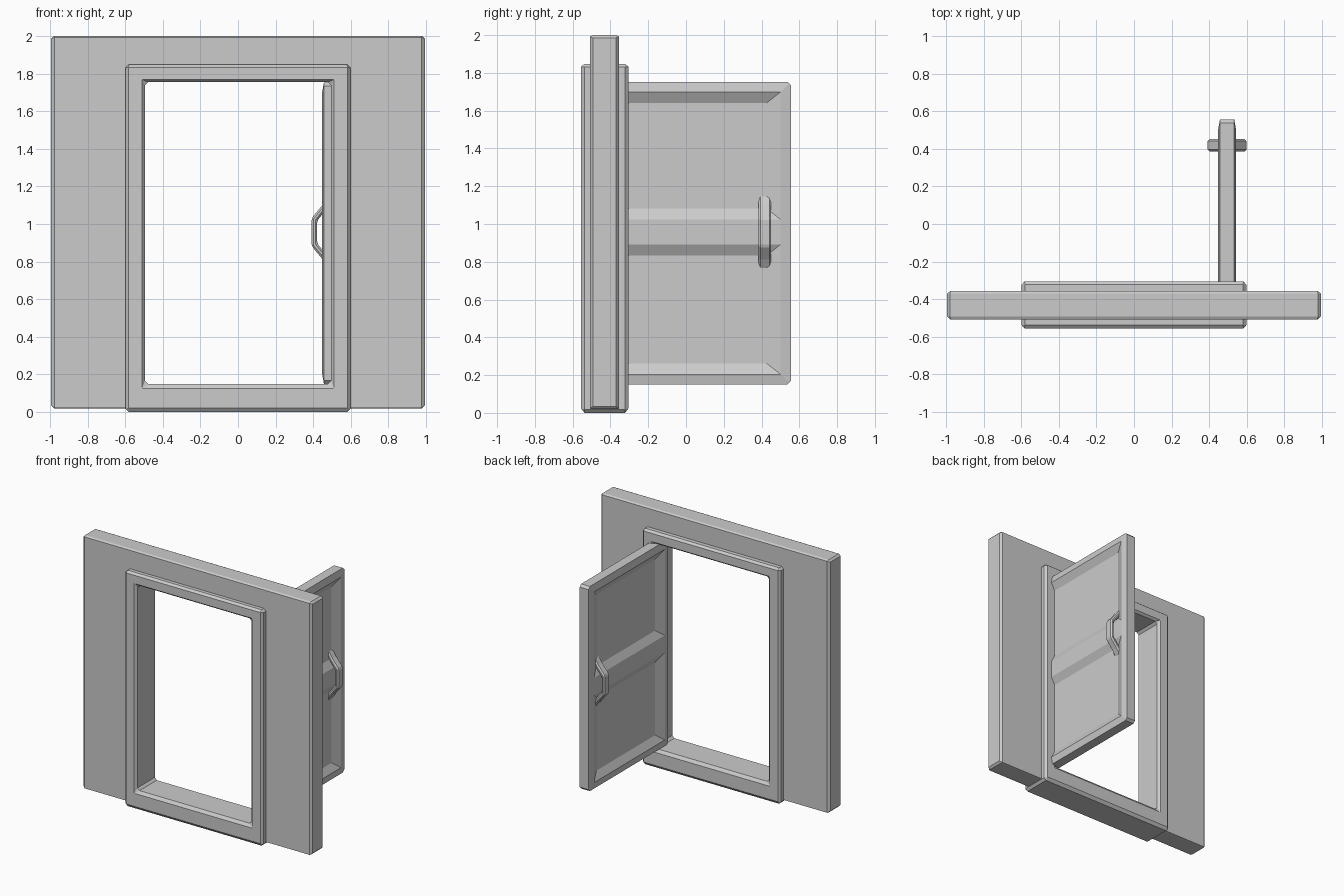
import bpy, bmesh
from mathutils import Vector, Matrix

cube = bpy.data.objects.get("Cube")
if cube:
    bpy.data.objects.remove(cube, do_unlink=True)

grey = bpy.data.materials.new("light_grey")
grey.use_nodes = True
grey.diffuse_color = (0.6, 0.6, 0.6, 1)
grey.node_tree.nodes["Principled BSDF"].inputs["Base Color"].default_value = (0.6, 0.6, 0.6, 1)


def finish(name, bm, bevel=0.0):
    """Turn a bmesh into an object, with an optional single chamfer."""
    bmesh.ops.recalc_face_normals(bm, faces=bm.faces[:])
    mesh = bpy.data.meshes.new(name)
    bm.to_mesh(mesh)
    bm.free()
    mesh.materials.append(grey)
    obj = bpy.data.objects.new(name, mesh)
    bpy.context.collection.objects.link(obj)
    if bevel:
        mod = obj.modifiers.new("chamfer", "BEVEL")
        mod.width = bevel
        mod.segments = 1
        mod.limit_method = "ANGLE"
    return obj


def ring(name, outer, inner, y0, y1, bevel):
    """Rectangular surround; outer and inner are (half width, bottom, top)."""
    bm = bmesh.new()
    loops = []
    for (w, b, t), y in ((outer, y0), (outer, y1), (inner, y1), (inner, y0)):
        loops.append([bm.verts.new((x, y, z)) for x, z in ((-w, b), (w, b), (w, t), (-w, t))])
    for i in range(4):
        a, c = loops[i], loops[(i + 1) % 4]
        for j in range(4):
            k = (j + 1) % 4
            bm.faces.new((a[j], a[k], c[k], c[j]))
    return finish(name, bm, bevel)


# Wall panel and the thicker door surround
ring("wall", (0.993, 0.02, 2.0), (0.55, 0.08, 1.8), -0.508, -0.355, 0.015)
ring("door_frame", (0.598, 0.0, 1.848), (0.495, 0.148, 1.754), -0.555, -0.305, 0.018)

# Open door leaf, hinged at the inner corner of the surround
DOOR_X, Y0, Y1, Z0, Z1 = 0.495, -0.43, 0.555, 0.15, 1.753
bm = bmesh.new()
size = Vector((0.076, Y1 - Y0, Z1 - Z0))
bmesh.ops.create_cube(bm, size=1, matrix=Matrix.Diagonal(size.to_4d()))
bmesh.ops.translate(bm, verts=bm.verts, vec=(DOOR_X, (Y0 + Y1) / 2, (Z0 + Z1) / 2))
bm.normal_update()
for side in (-1, 1):
    face = next(f for f in bm.faces if f.normal.x * side > 0.99)
    # Border rising gently to a ridge
    bmesh.ops.inset_region(bm, faces=[face], thickness=0.077, depth=0.01)
    # Split off the middle rail
    for z in (0.891, 1.024):
        flat = [f for f in bm.faces if f.normal.x * side > 0.9999]
        geom = set(flat)
        for f in flat:
            geom.update(f.edges)
            geom.update(f.verts)
        bmesh.ops.bisect_plane(bm, geom=list(geom), plane_co=(0, 0, z), plane_no=(0, 0, 1))
        bm.normal_update()
    # Sunken upper and lower panels with sloping sides
    panels = [f for f in bm.faces if f.normal.x * side > 0.9999
              and abs(f.calc_center_median().z - 0.957) > 0.1]
    bmesh.ops.inset_individual(bm, faces=panels, thickness=0.082, depth=-0.031)
    for f in panels:
        for v in f.verts:
            v.co.y += 0.016 if v.co.y < 0.06 else -0.016
    bm.normal_update()
corners = [e for e in bm.edges
           if (e.verts[0].co - e.verts[1].co).yz.length < 1e-4]
bmesh.ops.bevel(bm, geom=corners, offset=0.018, segments=1, affect="EDGES")
finish("door", bm)

# Bent pull handle on each face of the door
upper = [(0.103, 0.075), (0.045, 0.145), (0.01, 0.2), (0.01, 0.14), (0.074, 0.06)]
profile = upper[:4] + upper[4:] + [(d, -h) for d, h in reversed(upper)]
for side, name in ((-1, "handle_right"), (1, "handle_left")):
    bm = bmesh.new()
    loops = [[bm.verts.new((DOOR_X + side * d, y, 0.957 + h)) for d, h in profile]
             for y in (0.385, 0.451)]
    n = len(profile)
    for loop in loops:
        bm.faces.new(loop)
    for i in range(n):
        j = (i + 1) % n
        bm.faces.new((loops[0][i], loops[0][j], loops[1][j], loops[1][i]))
    finish(name, bm, 0.01)
